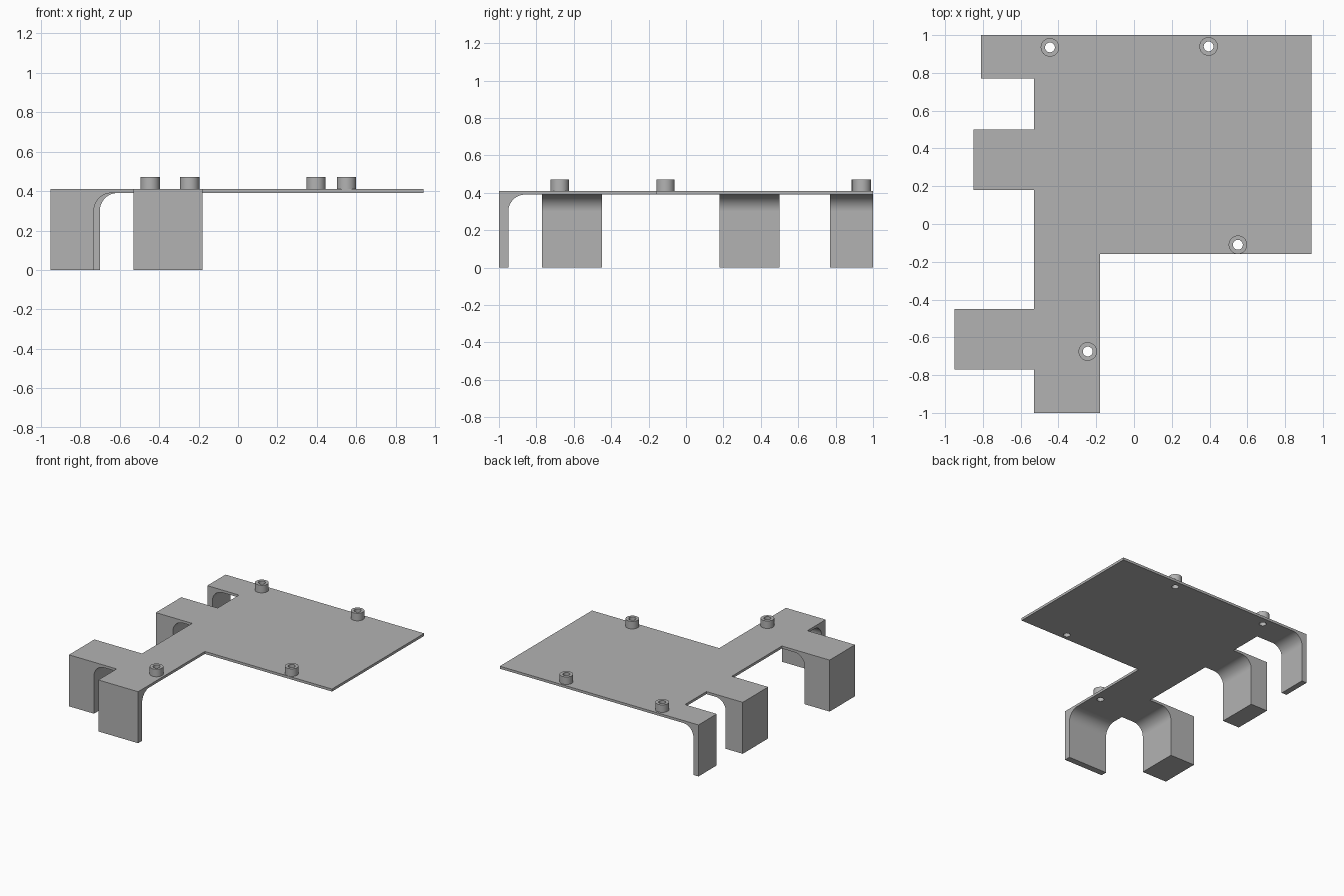
import bpy, bmesh
from math import pi, sin, cos, radians

if "Cube" in bpy.data.objects:
    bpy.data.objects.remove(bpy.data.objects["Cube"], do_unlink=True)

TOP, UNDER = 0.41, 0.39          # sheet surfaces
FILLET, STEPS = 0.09, 14         # bend under each leg
POSTS = [(-0.445, 0.935), (0.395, 0.94), (0.55, -0.11), (-0.245, -0.675)]

grey = bpy.data.materials.new("plain_grey")
grey.use_nodes = True
grey.diffuse_color = (0.45, 0.45, 0.45, 1)
grey.node_tree.nodes["Principled BSDF"].inputs["Base Color"].default_value = grey.diffuse_color


def prism(name, outline, place, lo, hi):
    """Extrude a 2D outline from lo to hi; place(u, v, t) gives the 3D point."""
    bm = bmesh.new()
    face = bm.faces.new([bm.verts.new(place(u, v, lo)) for u, v in outline])
    new = bmesh.ops.extrude_face_region(bm, geom=[face])["geom"]
    shift = [b - a for a, b in zip(place(0, 0, lo), place(0, 0, hi))]
    bmesh.ops.translate(bm, vec=shift, verts=[g for g in new if isinstance(g, bmesh.types.BMVert)])
    bmesh.ops.recalc_face_normals(bm, faces=bm.faces)
    mesh = bpy.data.meshes.new(name)
    bm.to_mesh(mesh)
    bm.free()
    mesh.materials.append(grey)
    ob = bpy.data.objects.new(name, mesh)
    bpy.context.collection.objects.link(ob)
    return ob


def activate(ob):
    bpy.ops.object.select_all(action='DESELECT')
    ob.select_set(True)
    bpy.context.view_layer.objects.active = ob


def boolean(target, tool, operation):
    activate(target)
    mod = target.modifiers.new(operation.lower(), 'BOOLEAN')
    mod.operation, mod.object, mod.solver = operation, tool, 'EXACT'
    bpy.ops.object.modifier_apply(modifier=mod.name)
    bpy.data.objects.remove(tool, do_unlink=True)


def circle(x, y, r, n=40):
    return [(x + r * cos(2 * pi * i / n), y + r * sin(2 * pi * i / n)) for i in range(n)]


def leg_outline(outer, inner, end):
    """Side profile of a leg with a rounded inner bend, joined to the sheet."""
    bend = []
    for i in range(STEPS + 1):
        a = pi / 2 * i / STEPS
        bend.append((inner + FILLET * (1 - cos(a)), UNDER - FILLET * (1 - sin(a))))
    return [(outer, TOP), (outer, 0), (inner, 0)] + bend + [(end, UNDER), (end, TOP)]


def upright(u, v, t):
    return (u, v, t)


def along_y(u, v, t):
    return (u, t, v)


def along_x(u, v, t):
    return (t, u, v)


# L-shaped sheet
plate = prism("mounting_plate",
              [(-0.53, -0.8), (-0.18, -0.8), (-0.18, -0.16), (0.94, -0.16), (0.94, 1), (-0.53, 1)],
              upright, UNDER, TOP)

# Side legs: outer x, inner x, y range
for outer, inner, y0, y1 in [(-0.95, -0.73, -0.77, -0.45),
                             (-0.85, -0.70, 0.18, 0.50),
                             (-0.81, -0.765, 0.77, 1.0)]:
    boolean(plate, prism("side_leg", leg_outline(outer, inner, -0.53), along_y, y0, y1), 'UNION')

# Front leg
boolean(plate, prism("front_leg", leg_outline(-1.0, -0.95, -0.8), along_x, -0.53, -0.18), 'UNION')

# Hollow standoffs, with the bore running through the sheet
posts = []
for i, (x, y) in enumerate(POSTS):
    post = prism(f"standoff_{i + 1}", circle(x, y, 0.049), upright, TOP, 0.47)
    for part in (post, plate):
        boolean(part, prism("bore", circle(x, y, 0.026), upright, 0.3, 0.6), 'DIFFERENCE')
    posts.append(post)

# Merge the flat areas
bm = bmesh.new()
bm.from_mesh(plate.data)
bmesh.ops.remove_doubles(bm, verts=bm.verts, dist=0.0005)
bmesh.ops.dissolve_limit(bm, angle_limit=radians(1), verts=bm.verts, edges=bm.edges)
bm.to_mesh(plate.data)
bm.free()

# Smooth bends and barrels, crisp corners
for ob in [plate] + posts:
    activate(ob)
    bpy.ops.object.shade_smooth_by_angle(angle=radians(30))
    mod = ob.modifiers.new("flat_area_normals", 'WEIGHTED_NORMAL')
    mod.keep_sharp = True
